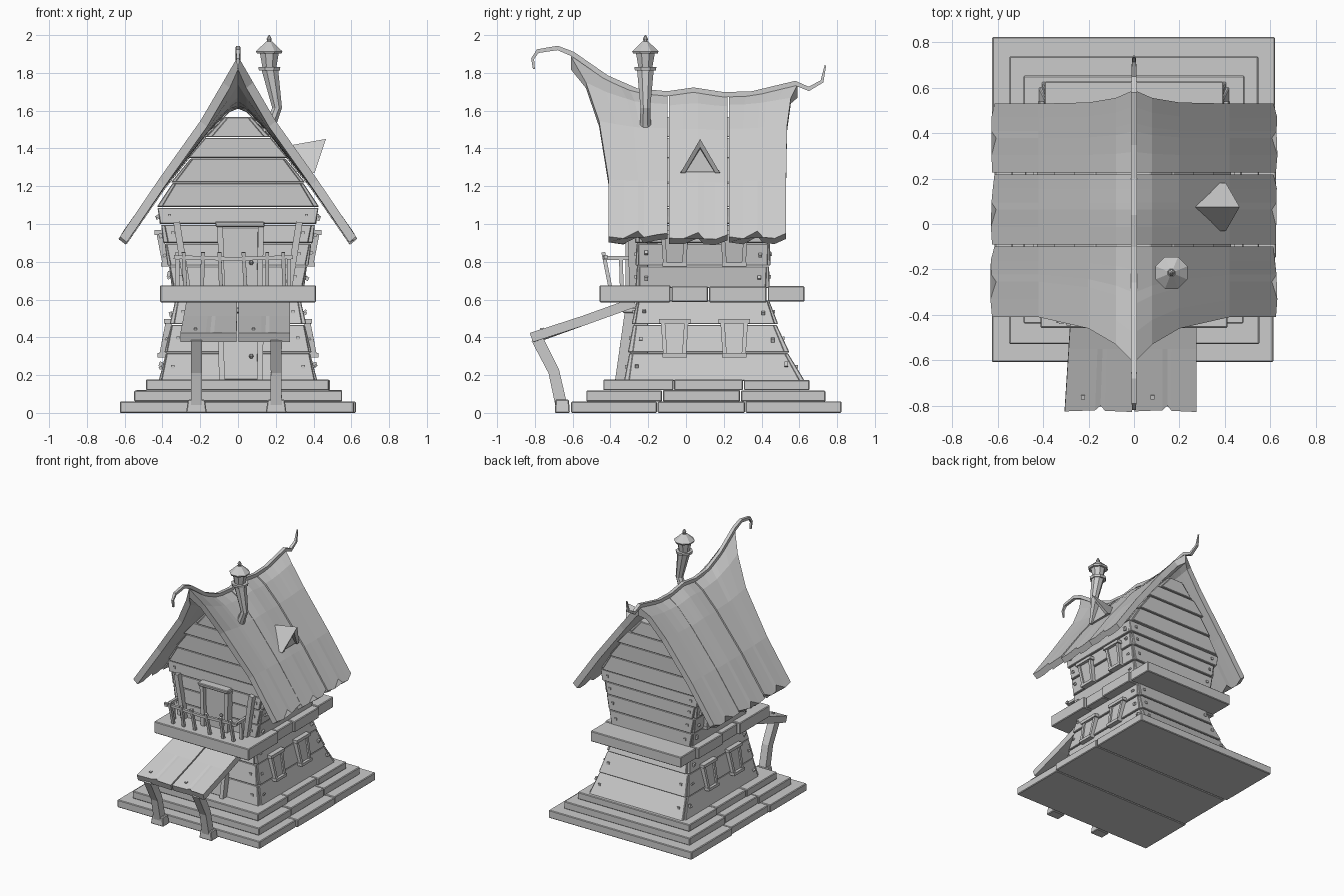
import bpy, bmesh, math, random
from mathutils import Vector as V

if "Cube" in bpy.data.objects:
    bpy.data.objects.remove(bpy.data.objects["Cube"])
random.seed(4)
J = lambda a: random.uniform(-a, a)


def loft(name, rings, bevel=0):
    """Skin equal-length rings of points and cap both ends."""
    bm = bmesh.new()
    rs = [[bm.verts.new(p) for p in r] for r in rings]
    n = len(rs[0])
    for a, b in zip(rs, rs[1:]):
        for i in range(n):
            bm.faces.new((a[i], a[(i + 1) % n], b[(i + 1) % n], b[i]))
    bm.faces.new(rs[0])
    bm.faces.new(rs[-1])
    bmesh.ops.recalc_face_normals(bm, faces=bm.faces)
    me = bpy.data.meshes.new(name)
    bm.to_mesh(me)
    bm.free()
    ob = bpy.data.objects.new(name, me)
    bpy.context.collection.objects.link(ob)
    if bevel:
        m = ob.modifiers.new("bevel", 'BEVEL')
        m.width, m.segments = bevel, 1
    return ob


def block(name, z0, z1, b, t=None, bevel=0.005):
    """Tapered block; b and t are (x0, x1, y0, y1) at bottom and top."""
    ring = lambda r, z: [(r[0], r[2], z), (r[1], r[2], z), (r[1], r[3], z), (r[0], r[3], z)]
    return loft(name, [ring(b, z0), ring(t or b, z1)], bevel)


def beam(name, pts, axis, w, d, scale=None):
    """Rectangular bar along a path; w across the axis, d the other way."""
    pts, rings = [V(p) for p in pts], []
    for i, p in enumerate(pts):
        t = pts[min(i + 1, len(pts) - 1)] - pts[max(i - 1, 0)]
        k = scale[i] if scale else 1
        B = t.cross(V(axis)).normalized() * d / 2 * k
        A = V(axis).normalized() * w / 2 * k
        rings.append([p + A + B, p - A + B, p - A - B, p + A - B])
    return loft(name, rings)


def turned(name, prof, y, n=8):
    """Faceted round part from (x, z, radius) stations."""
    return loft(name, [[(x + r * math.cos(a), y + r * math.sin(a), z)
                        for a in [math.tau * (i + .5) / n for i in range(n)]] for x, z, r in prof])


def interp(tab, v):
    for (a, p), (b, q) in zip(tab, tab[1:]):
        if v <= b:
            break
    return p + (q - p) * (v - a) / (b - a)


# stepped plinth, split into slabs
for k, (x, y0, y1, z0, z1) in enumerate([(.62, -.61, .825, 0, .06), (.545, -.53, .74, .06, .12),
                                         (.48, -.44, .655, .12, .175)]):
    cuts = [y0, y0 + .33 * (y1 - y0) + J(.03), y0 + .66 * (y1 - y0) + J(.03), y1]
    for a, b in zip(cuts, cuts[1:]):
        block("step_slab", z0, z1 + J(.003), (-x + J(.008), x + J(.008), a + .002, b - .002))


# plank walls: side courses and front/back courses overlap at the corners
def courses(name, levels, nails=True):
    for i, ((z0, h0, a0, b0), (z1, h1, a1, b1)) in enumerate(zip(levels, levels[1:])):
        e, f = .012 + J(.006), .008
        block(name + "_side_plank", z0, z1 - .004, (-h0, h0, a0 + e, b0 - e),
              (-h1 + f, h1 - f, a1 + e, b1 - e), .004)
        g = .012 + J(.016)
        block(name + "_end_plank", z0, z1 - .004, (-h0 + g, h0 - g, a0 - f, b0 + f),
              (-h1 + g, h1 - g, a1, b1), .004)
        if nails:
            h, a, b, z = (h0 + h1) / 2, (a0 + a1) / 2, (b0 + b1) / 2, (z0 + z1) / 2
            for s in (-1, 1):
                for y in (a + .05, b - .05):
                    beam(name + "_nail", [(s * h, y, z + J(.03)), (s * (h + .008), y, z)], (0, 1, 0), .018, .018)
                for y, o in ((a, -1), (b, 1)):
                    x = s * (h - .06)
                    beam(name + "_nail", [(x, y, z), (x, y + o * .012, z)], (1, 0, 0), .018, .018)


courses("lower_wall", [(.17, .42, -.32, .62), (.32, .39, -.30, .54), (.47, .362, -.28, .48), (.6, .34, -.26, .44)])
courses("upper_wall", [(.66, .35, -.26, .435), (.78, .373, -.26, .44), (.9, .396, -.262, .445),
                       (1.0, .415, -.265, .45), (1.09, .43, -.27, .455)])
courses("gable", [(1.09, .43, -.275, .46), (1.22, .355, -.285, .465), (1.35, .26, -.295, .475),
                  (1.46, .17, -.305, .48), (1.57, .08, -.315, .485)], False)

# balcony deck
cuts = [-.46, -.08, .12, .43, .63]
for i, (a, b) in enumerate(zip(cuts, cuts[1:])):
    x = .41 - (.015 if i % 2 else 0) + J(.004)
    block("deck_plank", .585 + J(.004), .672 + J(.004), (-x, x, a + .003, b - .003))

# swooping roof: three broad boards per side
RIDGE = [(-.62, 1.895), (-.42, 1.77), (-.26, 1.70), (-.1, 1.685), (.04, 1.705), (.2, 1.68), (.35, 1.685), (.6, 1.74)]
# station: x, z, ridge influence, front y, back y
ST = [(.625, .925, 0, -.41, .53), (.42, 1.22, .1, -.41, .53), (.2, 1.50, .35, -.46, .535),
      (.08, 1.63, .75, -.53, .555), (0, 1.69, 1, -.61, .59)]
for s in (-1, 1):
    for k, (a, b) in enumerate([(-.41, -.098), (-.09, .219), (.227, .53)]):
        rings, notch = [], [0, J(.012), .03, -.004, J(.01), .018]
        for i, (x, z, w, fy, by) in enumerate(ST):
            y0, y1 = (fy if k == 0 else a), (by if k == 2 else b)
            top, bot = [], []
            for c, u in enumerate((0, .25, .5, .6, .8, 1)):
                y = y0 + (y1 - y0) * u
                zz = z + w * (interp(RIDGE, y) - 1.69)
                n = notch[c] if i == 0 else 0
                lift = .008 * (k != 1) * (i < 4)
                p = V((s * (x - n * .6), y, zz + n + lift))
                top.append(p)
                bot.append(p - V((s * min(x, .036), 0, .03 if x else .07)))
            rings.append(top + bot[::-1])
        loft("roof_board", rings)

# curled ridge pole
pole = [(-.805, 1.82), (-.812, 1.875), (-.785, 1.915), (-.68, 1.932), (-.6, 1.90)] + \
       [(y, z + .005) for y, z in RIDGE[1:-1]] + [(.58, 1.745), (.65, 1.715), (.72, 1.755), (.738, 1.84)]
beam("ridge_pole", [(0, y, z) for y, z in pole], (1, 0, 0), .026, .026,
     [.4, .6, .8, .9] + [1] * (len(pole) - 7) + [.9, .7, .3])

# chimney with collar, cap and finial
turned("chimney_pipe", [(.16, 1.49, .035), (.175, 1.53, .032), (.207, 1.615, .028), (.168, 1.82, .048)], -.215)
turned("chimney_collar", [(.166, 1.812, .06), (.166, 1.832, .063)], -.215)
turned("chimney_head", [(.166, 1.83, .04), (.166, 1.91, .055)], -.215)
turned("chimney_cap", [(.165, 1.902, .07), (.165, 1.914, .076), (.165, 1.965, .018)], -.215)
turned("chimney_finial", [(.165, 1.96, .009), (.165, 1.98, .015), (.165, 2.0, .003)], -.215)

# peaked roof dormer
for s in (-1, 1):
    top = [V((.24, .075, 1.41)), V((.465, .075, 1.45)), V((.405, .075 + s * .105, 1.27)), V((.33, .075 + s * .105, 1.28))]
    loft("dormer_roof", [top, [top[0] - V((0, 0, .04)), top[1] - V((.03, 0, .045)),
                               top[2] - V((0, s * .025, 0)), top[3] - V((0, s * .025, 0))]])
tri = [(.075 - .08, 1.275), (.075 + .08, 1.275), (.075, 1.40)]
loft("dormer_pane", [[(x, y, z) for y, z in tri] for x in (.28, .395)])

# porch roof, posts and footings
for x0, x1, t0, t1 in ((-.305, -.008, -.27, -.004), (.002, .275, .004, .275)):
    rings = []
    for y, z, a, b, n in ((-.28, .592, t0, t1, 0), (-.55, .495, (x0 + t0) / 2, (x1 + t1) / 2, 0), (-.825, .405, x0, x1, .025)):
        xs = [(a + (b - a) * u, n * v) for u, v in ((0, 0), (.45, .2), (.53, 1), (.6, .1), (1, -.1))]
        rings.append([(x, y + d, z + .018) for x, d in xs] + [(x, y + d + .018, z - .03) for x, d in xs[::-1]])
    loft("porch_roof_board", rings)
    beam("porch_nail", [(x0 + .08, -.76, .43), (x0 + .08, -.763, .45)], (1, 0, 0), .018, .018)
for x in (-.22, .202):
    beam("porch_post", [(x, -.79, .395), (x, -.70, .22), (x, -.66, .04)], (1, 0, 0), .06, .062, [1, .95, 1])
    block("post_footing", 0, .07, (x - .055, x + .055, -.695, -.615), (x - .045, x + .045, -.69, -.62))

# balcony railing
for x in (-.28, -.19, -.09, .04, .155, .245):
    beam("rail_post", [(x, -.40, .66), (x + J(.012), -.438, .85)], (1, 0, 0), .02, .02)
beam("front_rail", [(-.34, -.425, .825), (-.02, -.43, .815), (.29, -.425, .825)], (0, 1, 0), .02, .02)
for s, x in ((-1, -.32), (1, .27)):
    beam("side_rail", [(x, -.44, .82), (x, -.27, .82)], (1, 0, 0), .02, .02)
    beam("side_rail_post", [(x, -.34, .66), (x, -.345, .83)], (1, 0, 0), .02, .02)
    beam("front_brace", [(s * .27, -.275, .67), (s * .325, -.285, 1.01)], (0, 1, 0), .05, .035)

# doors with frame, lintel and knob
for nm, z0, z1, y0, y1 in (("lower", .175, .53, -.335, -.285), ("upper", .67, .985, -.28, -.28)):
    block(nm + "_door", z0, z1, (-.075, .105, y0 - .008, -.2), (-.085, .11, y1 - .008, -.2))
    for a, b in ((-.085, -.095), (.115, .122)):
        beam(nm + "_door_jamb", [(a, y0 - .01, z0), (b, y1 - .01, z1)], (0, 1, 0), .06, .03)
    block(nm + "_lintel", z1, z1 + .028, (-.118, .142, y1 - .05, y1 + .03), (-.122, .14, y1 - .055, y1 + .03))
    ym = (y0 + y1) / 2 - .02
    turned(nm + "_knob", [(.07, z0 + .125 - .012, .006), (.07, z0 + .125, .014), (.07, z0 + .137, .006)], ym - .008)

# flared side windows, both walls and both floors
for s in (-1, 1):
    for nm, z0, z1, xa, xb in (("lower", .305, .485, .40, .365), ("upper", .785, .955, .382, .415)):
        for yc in (-.06, .255):
            P = lambda v, t: (s * (xa + (xb - xa) * t), yc + v * (.05 + .012 * t), z0 + (z1 - z0) * t)
            for v in (-1, 1):
                beam(nm + "_window_stile", [P(v, 0), P(v, 1)], (1, 0, 0), .035, .022)
            beam(nm + "_window_sill", [P(-1.3, 0), P(1.3, 0)], (1, 0, 0), .05, .022)
            beam(nm + "_window_head", [P(-1.35, 1), P(1.35, 1)], (1, 0, 0), .055, .024)
            beam(nm + "_window_pane", [P(0, 0), P(0, 1)], (1, 0, 0), .012, .10)
